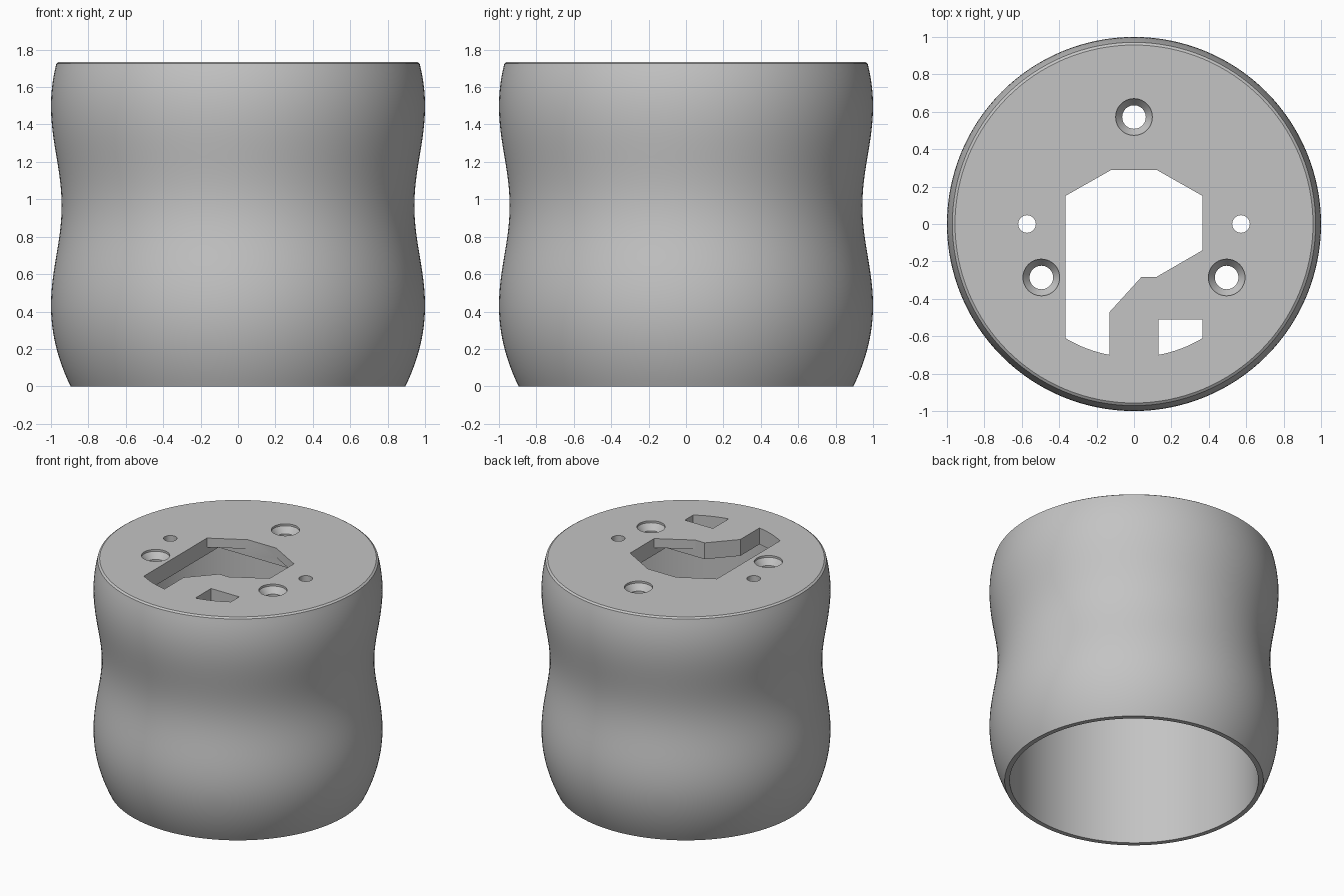
import bpy, bmesh, math

cube = bpy.data.objects.get("Cube")
if cube:
    bpy.data.objects.remove(cube, do_unlink=True)

HEIGHT, WALL_R, PLATE = 1.735, 0.86, 0.125
LOW, HIGH = 0.43, 1.5          # heights of the two bulges

grey = bpy.data.materials.new("light_grey")
grey.use_nodes = True
grey.diffuse_color = (0.55, 0.55, 0.55, 1)
grey.node_tree.nodes["Principled BSDF"].inputs["Base Color"].default_value = grey.diffuse_color


def finish(name, bm):
    bmesh.ops.recalc_face_normals(bm, faces=bm.faces)
    mesh = bpy.data.meshes.new(name)
    bm.to_mesh(mesh)
    bm.free()
    mesh.materials.append(grey)
    obj = bpy.data.objects.new(name, mesh)
    bpy.context.collection.objects.link(obj)
    return obj


def lathe(name, profile, steps, centre=(0, 0)):
    """Revolve (radius, z) points; both ends are closed with flat discs."""
    bm = bmesh.new()
    rings = []
    for r, z in profile:
        rings.append([bm.verts.new((centre[0] + r * math.cos(math.tau * i / steps),
                                    centre[1] + r * math.sin(math.tau * i / steps), z))
                      for i in range(steps)])
    for a, b in zip(rings, rings[1:]):
        for i in range(steps):
            j = (i + 1) % steps
            bm.faces.new((a[i], a[j], b[j], b[i]))
    bm.faces.new(rings[0])
    bm.faces.new(rings[-1])
    return finish(name, bm)


def prism(name, outline, z0, z1):
    bm = bmesh.new()
    base = bm.faces.new([bm.verts.new((x, y, z0)) for x, y in outline])
    top = bmesh.ops.extrude_face_region(bm, geom=[base])["geom"]
    for v in top:
        if isinstance(v, bmesh.types.BMVert):
            v.co.z = z1
    return finish(name, bm)


def arc(x0, x1, radius=0.712, steps=8):
    """Points along the front of a circle from x0 to x1."""
    xs = [x0 + (x1 - x0) * i / steps for i in range(steps + 1)]
    return [(x, -math.sqrt(radius ** 2 - x * x)) for x in xs]


def body_radius(z):
    if z < LOW:
        return 1 - 0.105 * ((LOW - z) / LOW) ** 2
    if z > HIGH:
        return 1 - 0.105 * ((z - HIGH) / LOW) ** 2
    return 0.9715 + 0.0285 * math.cos(math.tau * (z - LOW) / (HIGH - LOW))


# Waisted outer body with a small chamfer round the top
rim = HEIGHT - 0.01
profile = [(body_radius(rim * i / 48), rim * i / 48) for i in range(49)]
body = lathe("housing", profile + [(0.957, HEIGHT)], 128)

# Straight bore, open at the bottom
under, over = HEIGHT - PLATE, HEIGHT + 0.1
cutters = [lathe("bore_cutter", [(WALL_R, -0.1), (WALL_R, under)], 128)]

# Main opening with its side slot, and the square recess beneath its corners
W, B = 0.367, 0.29
opening = [(-W, 0.15), *arc(-W, -0.13), (-0.13, -0.47), (0.04, -0.283),
           (0.12, -0.283), (W, -0.14), (W, 0.15), (0.12, B), (-0.12, B)]
cutters.append(prism("opening_cutter", opening, under - 0.1, over))
cutters.append(prism("recess_cutter", [(-W, -0.283), (W, -0.283), (W, B), (-W, B)],
                     under - 0.1, HEIGHT - 0.07))

# Small window beside the slot
cutters.append(prism("window_cutter", [(W, -0.51), (0.13, -0.51), *arc(0.13, W)],
                     under - 0.1, over))

# Three countersunk screw holes
for angle in (90, 210, 330):
    a = math.radians(angle)
    cutters.append(lathe("screw_cutter",
                         [(0.063, under - 0.1), (0.063, HEIGHT - 0.06), (0.098, HEIGHT - 0.015),
                          (0.098, over)],
                         40, (0.572 * math.cos(a), 0.572 * math.sin(a))))

# Two plain pin holes
for side in (-1, 1):
    cutters.append(lathe("pin_cutter", [(0.047, under - 0.1), (0.047, over)], 32, (0.572 * side, 0)))

# Cut everything out of the body
bpy.ops.object.select_all(action="DESELECT")
bpy.context.view_layer.objects.active = body
body.select_set(True)
for cutter in cutters:
    mod = body.modifiers.new(cutter.name, "BOOLEAN")
    mod.operation, mod.solver, mod.object = "DIFFERENCE", "EXACT", cutter
    bpy.ops.object.modifier_apply(modifier=mod.name)
    bpy.data.objects.remove(cutter, do_unlink=True)

bpy.ops.object.shade_smooth_by_angle(angle=math.radians(30))
